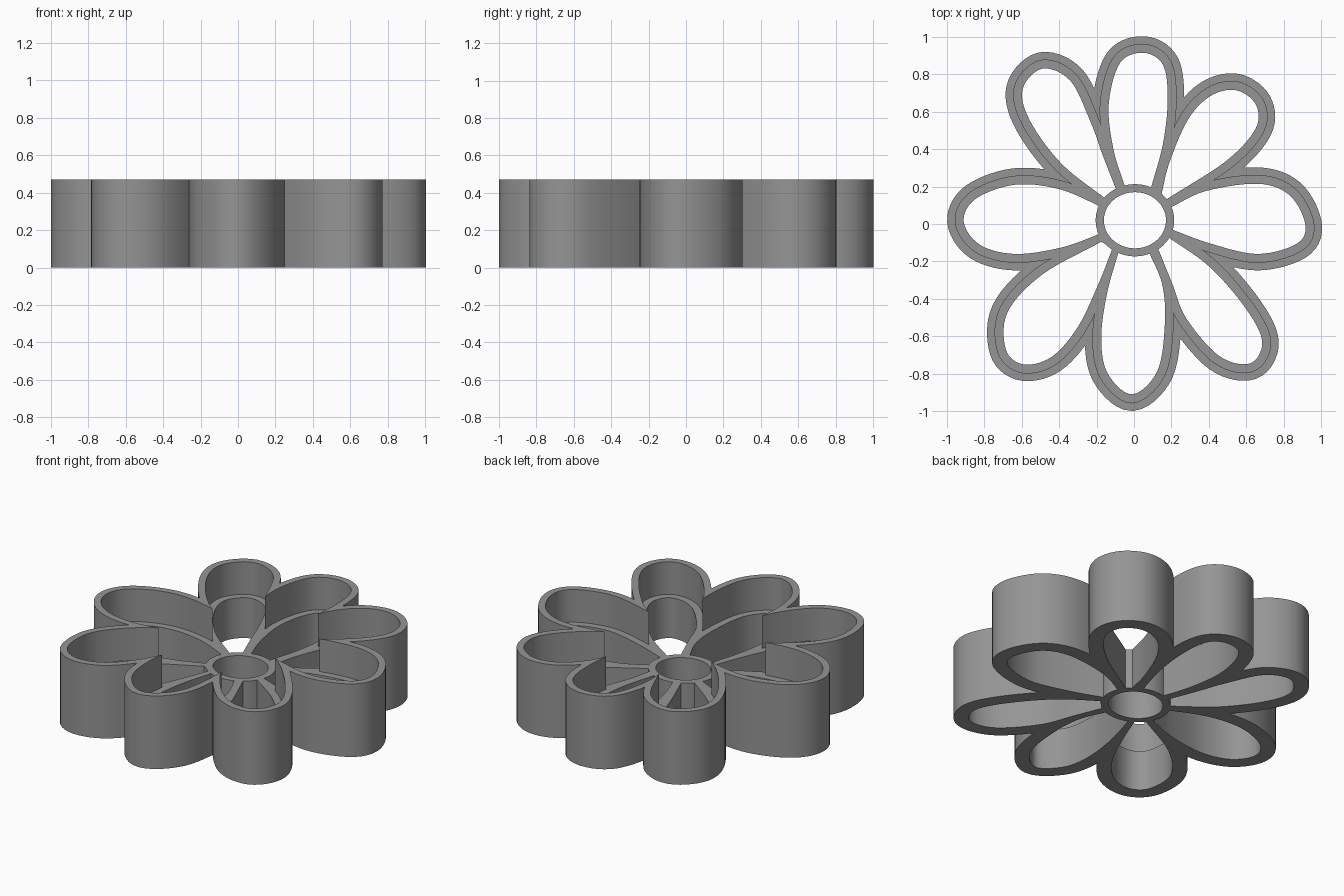
import bpy, bmesh, math
from mathutils import Vector

if "Cube" in bpy.data.objects:
    bpy.data.objects.remove(bpy.data.objects["Cube"])

HEIGHT, LEDGE = 0.47, 0.26        # tall outline wall, low petal frame
WALL, RIM = 0.045, 0.088          # offsets from each petal opening
HUB = (0.005, 0.02)

# Petal openings: base, side, tip, side, base
PETALS = [
    [(-.045, .19), (-.11, .40), (-.135, .64), (-.075, .86), (.05, .915),
     (.155, .85), (.18, .67), (.155, .43), (.09, .19)],
    [(.145, .15), (.19, .33), (.29, .56), (.41, .685), (.545, .715),
     (.65, .64), (.65, .51), (.49, .335), (.17, .13)],
    [(.19, .085), (.38, .175), (.66, .215), (.83, .155), (.915, 0),
     (.87, -.105), (.66, -.16), (.41, -.105), (.19, -.025)],
    [(.175, -.065), (.405, -.23), (.60, -.455), (.685, -.63), (.62, -.745),
     (.455, -.705), (.28, -.505), (.205, -.32), (.12, -.11)],
    [(.075, -.14), (.15, -.32), (.165, -.53), (.125, -.785), (-.01, -.91),
     (-.14, -.80), (-.175, -.615), (-.145, -.375), (-.08, -.14)],
    [(-.115, -.13), (-.19, -.32), (-.30, -.55), (-.44, -.71), (-.59, -.75),
     (-.685, -.67), (-.675, -.47), (-.49, -.27), (-.175, -.095)],
    [(-.175, -.05), (-.385, -.125), (-.635, -.16), (-.825, -.11), (-.91, .015),
     (-.845, .135), (-.635, .21), (-.395, .185), (-.16, .085)],
    [(-.145, .13), (-.385, .32), (-.555, .55), (-.595, .72), (-.49, .83),
     (-.34, .765), (-.23, .54), (-.17, .375), (-.09, .17)],
]


def smooth_path(pts, steps=7):
    """Smooth curve through the points, closed by a straight base."""
    p = [Vector(q) for q in pts]
    p = [2 * p[0] - p[1]] + p + [2 * p[-1] - p[-2]]
    out = []
    for a, b, c, d in zip(p, p[1:], p[2:], p[3:]):
        for i in range(steps):
            t = i / steps
            out.append(0.5 * (2 * b + (c - a) * t + (2 * a - 5 * b + 4 * c - d) * t * t
                              + (3 * b - a - 3 * c + d) * t ** 3))
    return (out + [p[-2]])[::-1]      # counter-clockwise


def offset(path, dist):
    """Push a closed outline outward by a fixed distance."""
    out, n = [], len(path)
    for i, q in enumerate(path):
        e1 = (q - path[i - 1]).normalized()
        e2 = (path[(i + 1) % n] - q).normalized()
        n1, n2 = Vector((e1.y, -e1.x)), Vector((e2.y, -e2.x))
        m = (n1 + n2).normalized()
        out.append(q + m * dist / max(m.dot(n1), 0.6))
    return out


def ellipse(rx, ry, n=64):
    return [Vector((HUB[0] + rx * math.cos(2 * math.pi * i / n),
                    HUB[1] + ry * math.sin(2 * math.pi * i / n))) for i in range(n)]


def prism(name, path, z0, z1):
    bm = bmesh.new()
    low = [bm.verts.new((p.x, p.y, z0)) for p in path]
    high = [bm.verts.new((p.x, p.y, z1)) for p in path]
    bm.faces.new(low[::-1])
    bm.faces.new(high)
    for i in range(len(path)):
        j = (i + 1) % len(path)
        bm.faces.new((low[i], low[j], high[j], high[i]))
    bmesh.ops.recalc_face_normals(bm, faces=bm.faces)
    me = bpy.data.meshes.new(name)
    bm.to_mesh(me)
    bm.free()
    ob = bpy.data.objects.new(name, me)
    bpy.context.collection.objects.link(ob)
    return ob


def combine(body, tool, operation):
    bpy.context.view_layer.objects.active = body
    mod = body.modifiers.new("combine", 'BOOLEAN')
    mod.operation, mod.solver, mod.object = operation, 'EXACT', tool
    bpy.ops.object.modifier_apply(modifier=mod.name)
    bpy.data.objects.remove(tool, do_unlink=True)


paths = [smooth_path(p) for p in PETALS]

# Solid flower silhouette
cutter = prism("flower_cutter", ellipse(0.30, 0.28), 0, HEIGHT)
for p in paths:
    combine(cutter, prism("petal_solid", offset(p, RIM), 0, HEIGHT), 'UNION')

# Pocket that leaves the tall outline wall above the ledge
pocket = prism("pocket", ellipse(0.30, 0.28), LEDGE, 1)
for p in paths:
    combine(pocket, prism("petal_pocket", offset(p, WALL), LEDGE, 1), 'UNION')
combine(cutter, pocket, 'DIFFERENCE')

# Petal openings, then the centre ring and its hole
for p in paths:
    combine(cutter, prism("petal_hole", p, -0.5, 1), 'DIFFERENCE')
combine(cutter, prism("centre_ring", ellipse(0.21, 0.193), 0, LEDGE), 'UNION')
combine(cutter, prism("centre_hole", ellipse(0.166, 0.15), -0.5, 1), 'DIFFERENCE')

# Single grey plastic
grey = bpy.data.materials.new("grey_plastic")
grey.diffuse_color = (0.3, 0.3, 0.3, 1)
grey.use_nodes = True
grey.node_tree.nodes["Principled BSDF"].inputs["Base Color"].default_value = grey.diffuse_color
cutter.data.materials.clear()
cutter.data.materials.append(grey)
for f in cutter.data.polygons:
    f.material_index = 0

bpy.ops.object.select_all(action='DESELECT')
cutter.select_set(True)
bpy.context.view_layer.objects.active = cutter
bpy.ops.object.shade_smooth_by_angle(angle=math.radians(30))
